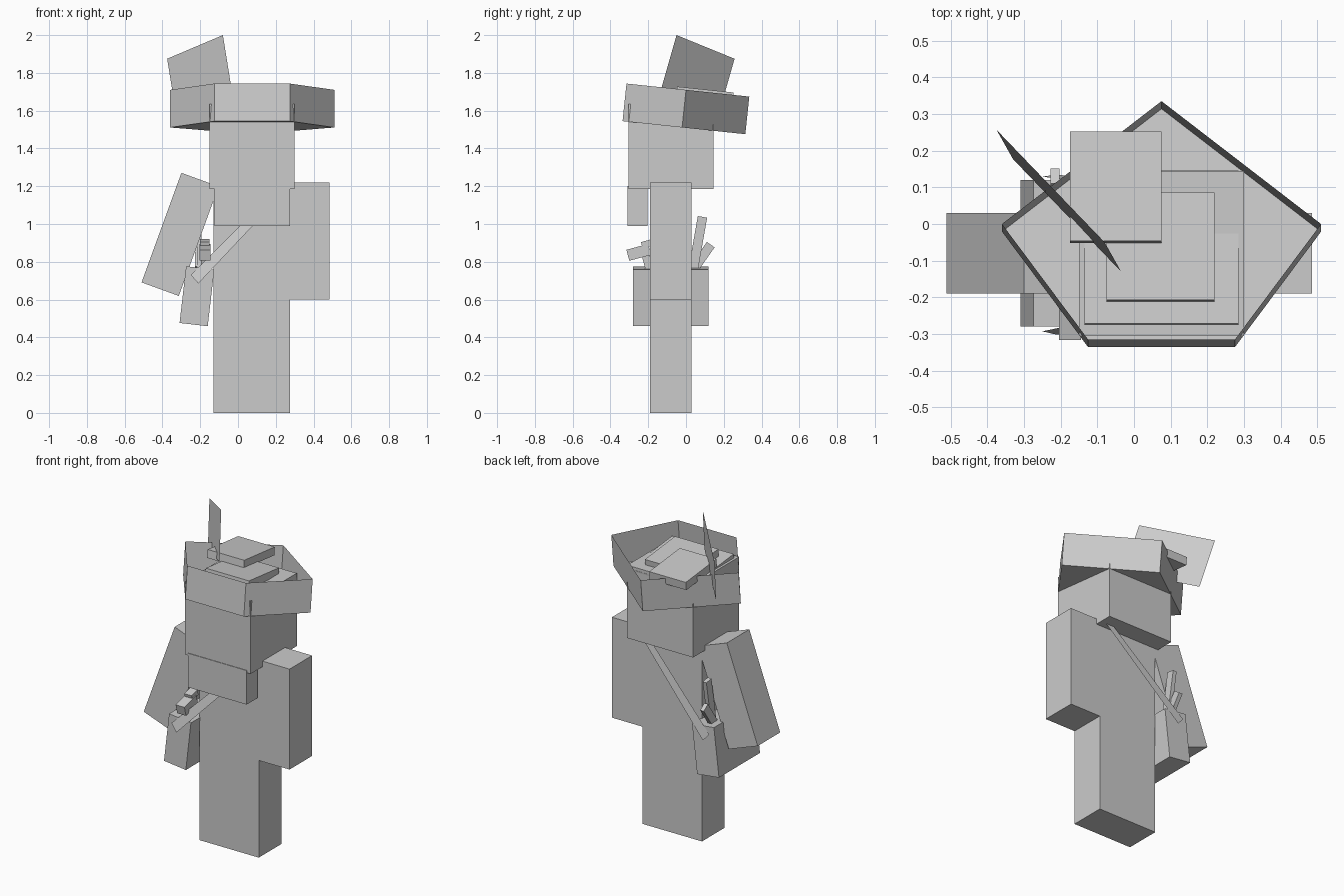
import bpy, math
from mathutils import Vector, Matrix

if "Cube" in bpy.data.objects:
    bpy.data.objects.remove(bpy.data.objects["Cube"])

grey = bpy.data.materials.new("plain_grey")
grey.diffuse_color = (0.6, 0.6, 0.6, 1)
grey.use_nodes = True
grey.node_tree.nodes["Principled BSDF"].inputs["Base Color"].default_value = grey.diffuse_color


def mesh(name, verts, faces):
    me = bpy.data.meshes.new(name)
    me.from_pydata([tuple(v) for v in verts], [], faces)
    me.materials.append(grey)
    ob = bpy.data.objects.new(name, me)
    bpy.context.collection.objects.link(ob)
    return ob


def box(name, center, size, axis='X', angle=0):
    """Box of a given size, turned about one axis through its centre."""
    rot = Matrix.Rotation(math.radians(angle), 3, axis)
    c, h = Vector(center), Vector(size) / 2
    v = [c + rot @ Vector((h.x * x, h.y * y, h.z * z))
         for x in (-1, 1) for y in (-1, 1) for z in (-1, 1)]
    f = [(0, 1, 3, 2), (4, 6, 7, 5), (0, 4, 5, 1),
         (2, 3, 7, 6), (0, 2, 6, 4), (1, 5, 7, 3)]
    return mesh(name, v, f)


# Body
box("legs", (0.0725, -0.08, 0.3), (0.405, 0.22, 0.6))
box("torso", (0.0725, -0.08, 0.91), (0.405, 0.22, 0.62))
box("left_arm", (0.38, -0.08, 0.91), (0.21, 0.22, 0.62))
box("right_arm", (-0.3065, -0.08, 0.945), (0.21, 0.22, 0.617), 'Y', 20)
box("head", (0.075, -0.08, 1.41), (0.45, 0.45, 0.45))
box("beard", (0.075, -0.256, 1.095), (0.4, 0.105, 0.21))

# Hat: five-sided wall and floor, tipped backwards
TILT = -6
up = Matrix.Rotation(math.radians(TILT), 3, 'X') @ Vector((0, 0, 0.2))
outline = [(-0.125, -0.315), (0.275, -0.315), (0.51, 0.0),
           (0.075, 0.335), (-0.36, 0.0)]
top = [Vector((x, y, 1.71 - 0.106 * y)) for x, y in outline]
low = [p - up for p in top]
mesh("hat_brim", low + top,
     [(4, 3, 2, 1, 0)] + [(i, (i + 1) % 5, (i + 1) % 5 + 5, i + 5) for i in range(5)])

# Stacked slabs of the hat crown
for name, c, s in [("crown_lower", (0.075, -0.065, 1.619), (0.42, 0.42, 0.04)),
                   ("crown_middle", (0.0725, -0.063, 1.66), (0.295, 0.295, 0.05)),
                   ("crown_upper", (-0.05, 0.1, 1.687), (0.25, 0.3, 0.05))]:
    box(name, c, s, 'X', TILT)

# Feather: a thin slanted sheet
a, b = Vector((-0.375, 0.257, 1.875)), Vector((-0.08, -0.05, 2.0))
drop = Vector((0.045, -0.08, -0.28))
mesh("feather", [a, b, b + drop, a + drop], [(0, 1, 2, 3)])

# Shoulder strap: front band, back band and the piece over the shoulder


def band(y_low, y_high):
    pts = [(-0.25, 0.73), (-0.21, 0.685), (0.29, 1.215), (0.235, 1.215)]
    return [(x, y_low + (y_high - y_low) * (z - 0.685) / 0.53, z) for x, z in pts]


front, back = band(-0.302, -0.192), band(0.135, 0.066)
mesh("strap_front", front, [(0, 1, 2, 3)])
mesh("strap_back", back, [(3, 2, 1, 0)])
mesh("strap_top", [front[3], front[2], back[2], back[3]], [(0, 1, 2, 3)])

# Holster on the hip with the items it carries
box("holster", (-0.2175, -0.08, 0.6175), (0.15, 0.4, 0.302), 'Y', 6.6)
box("grip", (-0.175, -0.25, 0.85), (0.06, 0.12, 0.06), 'X', 15)
box("grip_hammer", (-0.175, -0.205, 0.895), (0.05, 0.06, 0.035), 'X', 15)
box("grip_stem", (-0.175, -0.205, 0.80), (0.04, 0.04, 0.11), 'X', 15)
box("long_stick", (-0.205, 0.062, 0.895), (0.025, 0.05, 0.29), 'X', -10)
box("short_stick", (-0.215, 0.085, 0.825), (0.025, 0.05, 0.16), 'X', -35)
